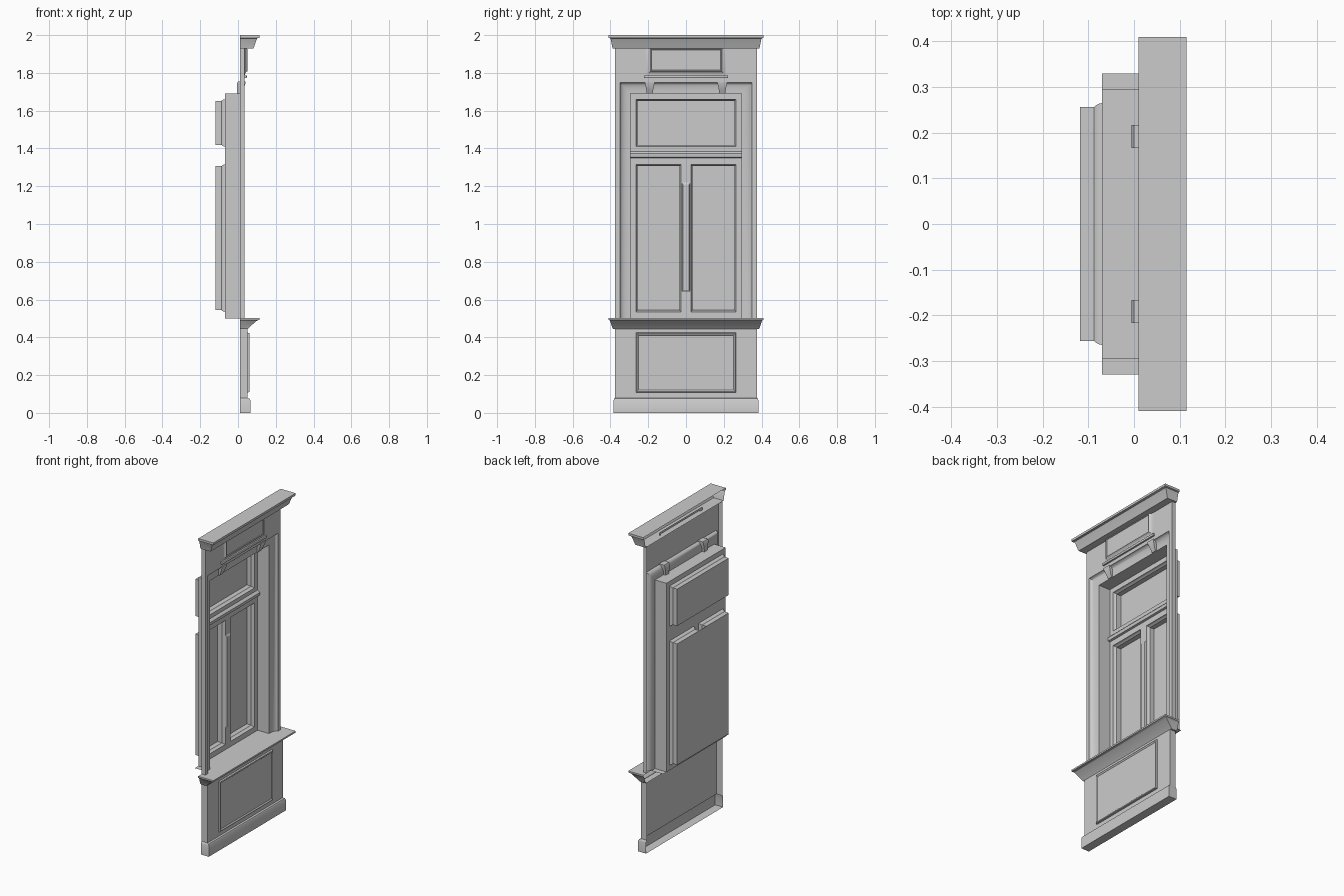
import bpy, bmesh, math

if "Cube" in bpy.data.objects:
    bpy.data.objects.remove(bpy.data.objects["Cube"])

BACK = 0.01      # open back plane of the facade
WALL = 0.035     # front plane of the wall
FRAME = -0.07    # window frame plane
GLASS = -0.118


def finish(name, bm, smooth=True):
    bmesh.ops.remove_doubles(bm, verts=bm.verts, dist=1e-5)
    bmesh.ops.recalc_face_normals(bm, faces=bm.faces)
    if sum(f.normal.x * f.calc_area() for f in bm.faces) < -1e-6:
        bmesh.ops.reverse_faces(bm, faces=bm.faces)
    me = bpy.data.meshes.new(name)
    bm.to_mesh(me)
    bm.free()
    ob = bpy.data.objects.new(name, me)
    bpy.context.collection.objects.link(ob)
    if smooth:
        bpy.ops.object.select_all(action='DESELECT')
        ob.select_set(True)
        bpy.context.view_layer.objects.active = ob
        bpy.ops.object.shade_smooth_by_angle(angle=math.radians(35))
    return ob


def loft(bm, rings, closed=True, cap_first=False, cap_last=False):
    rows = [[bm.verts.new(p) for p in r] for r in rings]
    n = len(rows[0])
    for a, b in zip(rows, rows[1:]):
        for i in range(n if closed else n - 1):
            j = (i + 1) % n
            bm.faces.new((a[i], a[j], b[j], b[i]))
    if cap_first:
        bm.faces.new(rows[0])
    if cap_last:
        bm.faces.new(rows[-1])


def rect(x, y0, y1, z0, z1):
    return [(x, y0, z0), (x, y0, z1), (x, y1, z1), (x, y1, z0)]


def band(name, profile, cap_bottom=True, cap_top=True):
    """Moulding wrapped round the front and both ends; profile = (x, half width, z)."""
    bm = bmesh.new()
    loft(bm, [[(BACK, -h, z), (x, -h, z), (x, h, z), (BACK, h, z)] for x, h, z in profile],
         closed=False, cap_first=cap_bottom, cap_last=cap_top)
    return finish(name, bm)


def panel(name, y, z0, z1, steps):
    """Raised panel; steps = (x, inset)."""
    bm = bmesh.new()
    loft(bm, [rect(x, -y + i, y - i, z0 + i, z1 - i) for x, i in steps], cap_last=True)
    return finish(name, bm)


# Base plinth, dado, sill and top cornice
band("base_plinth", [(.065, .383, 0), (.065, .383, .068), (.06, .38, .076), (.05, .375, .08)], cap_top=False)
band("dado", [(.05, .375, .075), (.05, .375, .445)], False, False)
band("sill", [(.05, .385, .443), (.056, .39, .45), (.098, .402, .487), (.103, .405, .49),
              (.115, .41, .493), (.115, .41, .503)])
band("cornice", [(.08, .388, 1.928), (.084, .39, 1.935), (.098, .398, 1.975), (.103, .402, 1.983),
                 (.115, .41, 1.986), (.115, .41, 2.0)])

# Wall with coved window surround and deep reveal
rows = [(BACK, .375, 1.93), (WALL, .375, 1.93), (WALL, .35, 1.75)]
for k in range(1, 7):
    a = math.radians(15 * k)
    rows.append((WALL - .025 * math.sin(a), .295 + .055 * math.cos(a) ** .8 if k < 6 else .295,
                 1.69 + .06 * math.cos(a) ** .8 if k < 6 else 1.69))
rows.append((FRAME, .295, 1.69))
bm = bmesh.new()
loft(bm, [rect(x, -y, y, .5, z) for x, y, z in rows], closed=False)
finish("wall_and_reveal", bm)

# Inner window ledge
bm = bmesh.new()
bm.faces.new([bm.verts.new(p) for p in
              [(FRAME, -.33, .502), (BACK, -.33, .502), (BACK, .33, .502), (FRAME, .33, .502)]])
finish("inner_ledge", bm, False)

# Window frame face, leaving three openings
ys = [-.295, -.265, -.026, .026, .265, .295]
zs = [.5, .535, 1.315, 1.41, 1.66, 1.69]
bm = bmesh.new()
for i in range(5):
    for j in range(5):
        if (j == 1 and i in (1, 3)) or (j == 3 and i in (1, 2, 3)):
            continue
        bm.faces.new([bm.verts.new(p) for p in rect(FRAME, ys[i], ys[i + 1], zs[j], zs[j + 1])])
finish("window_frame", bm, False)

# Coved sash mouldings and glass
for name, y0, y1, z0, z1 in (("left_sash", -.265, -.026, .535, 1.315),
                             ("right_sash", .026, .265, .535, 1.315),
                             ("transom_sash", -.265, .265, 1.41, 1.66)):
    bm = bmesh.new()
    steps = [(FRAME, 0), (-.076, .001), (-.082, .004), (-.088, .009), (GLASS, .009)]
    loft(bm, [rect(x, y0 + i, y1 - i, z0 + i, z1 - i) for x, i in steps])
    finish(name, bm)
for name, z0, z1 in (("lower_glass", .544, 1.306), ("upper_glass", 1.419, 1.651)):
    bm = bmesh.new()
    bm.faces.new([bm.verts.new(p) for p in rect(GLASS, -.256, .256, z0, z1)])
    finish(name, bm, False)

# Transom bar and mullion strip
bm = bmesh.new()
loft(bm, [[(x, -.295, z), (x, .295, z)] for x, z in
          [(FRAME, 1.35), (-.058, 1.353), (-.055, 1.36), (-.055, 1.372), (-.06, 1.378), (FRAME, 1.385)]],
     closed=False)
finish("transom_bar", bm)
bm = bmesh.new()
loft(bm, [rect(FRAME, -.022, .022, .64, 1.22), rect(-.064, -.017, .017, .65, 1.21)], cap_last=True)
finish("mullion_strip", bm, False)

# Raised panels on the dado and under the cornice
panel("dado_panel", .265, .108, .425, [(.05, 0), (.06, .002), (.062, .006), (.059, .012), (.056, .014)])
panel("frieze_panel", .212, 1.785, 1.95, [(WALL, 0), (.037, .01), (.042, .018), (.05, .024),
                                          (.05, .027), (.046, .029)])
panel("frieze_lip", .222, 1.773, 1.787, [(WALL, 0), (.045, 0), (.047, .003)])

# Brackets over the opening
for side, s in (("left", -1), ("right", 1)):
    bm = bmesh.new()
    loft(bm, [[(x0, s * .192 - w, z), (x1, s * .192 - w, z), (x1, s * .192 + w, z), (x0, s * .192 + w, z)]
              for x0, x1, w, z in [(-.005, .016, .016, 1.69), (-.005, .026, .018, 1.71),
                                   (-.005, .04, .025, 1.745), (0, .04, .025, 1.755)]],
         cap_first=True, cap_last=True)
    finish(side + "_bracket", bm)
